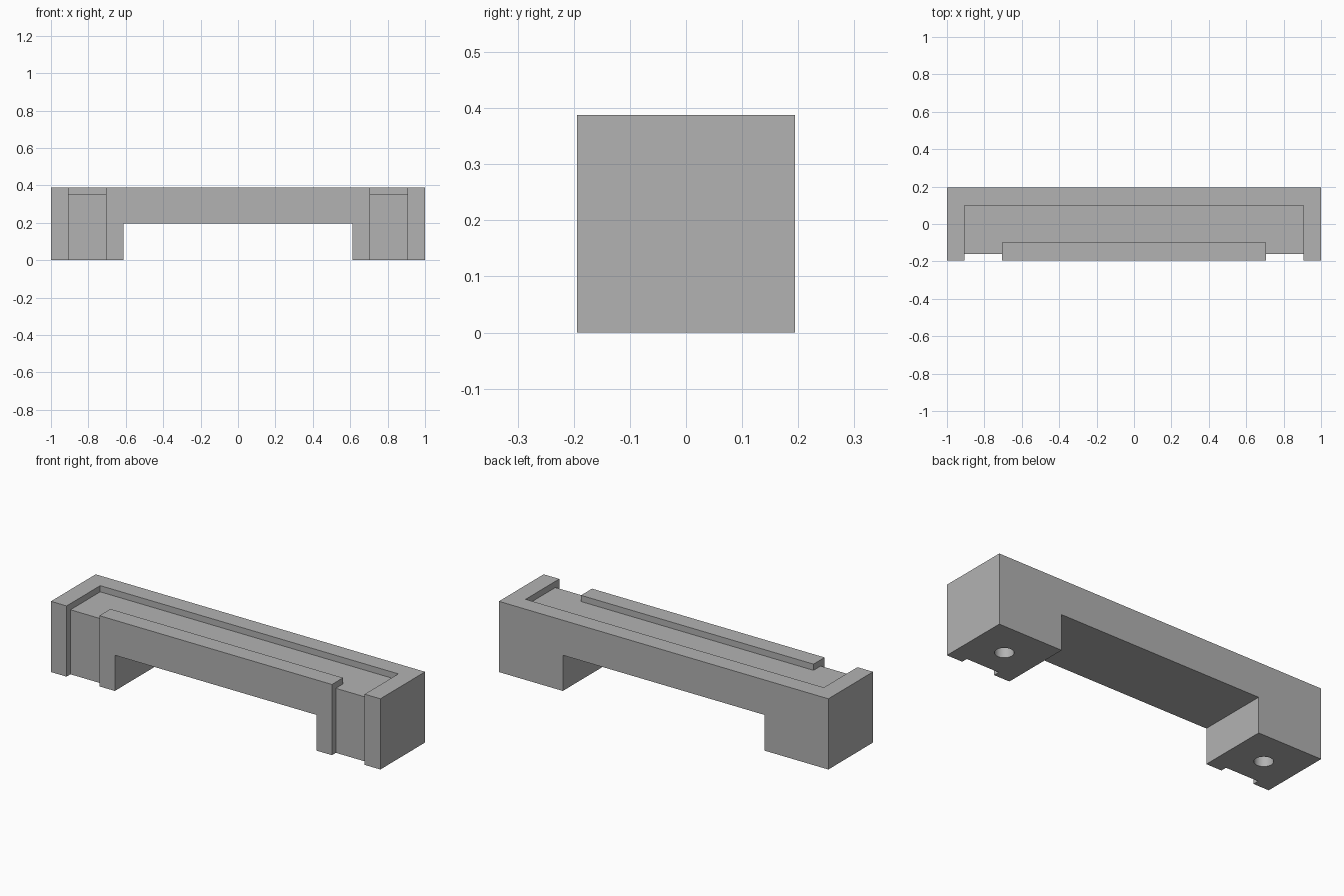
import bpy, bmesh

cube = bpy.data.objects.get("Cube")
if cube:
    bpy.data.objects.remove(cube, do_unlink=True)

HALF_Y, HEIGHT = 0.194, 0.388
GROOVE_OUT, GROOVE_IN = 0.905, 0.706
DEPTH = 0.034

grey = bpy.data.materials.new("plain grey")
grey.use_nodes = True
colour = (0.448, 0.448, 0.448, 1)
grey.diffuse_color = colour
grey.node_tree.nodes["Principled BSDF"].inputs["Base Color"].default_value = colour


def prism(name, points, direction):
    """Extrude a flat outline of 3D points along a direction."""
    bm = bmesh.new()
    face = bm.faces.new([bm.verts.new(p) for p in points])
    made = bmesh.ops.extrude_face_region(bm, geom=[face])["geom"]
    moved = [g for g in made if isinstance(g, bmesh.types.BMVert)]
    bmesh.ops.translate(bm, verts=moved, vec=direction)
    bmesh.ops.recalc_face_normals(bm, faces=bm.faces)
    mesh = bpy.data.meshes.new(name)
    bm.to_mesh(mesh)
    bm.free()
    obj = bpy.data.objects.new(name, mesh)
    bpy.context.collection.objects.link(obj)
    mesh.materials.append(grey)
    return obj


def cut(target, cutter):
    """Subtract the cutter for good and remove it."""
    cutter.hide_render = True
    mod = target.modifiers.new("cut", "BOOLEAN")
    mod.operation, mod.solver, mod.object = "DIFFERENCE", "EXACT", cutter
    bpy.context.view_layer.objects.active = target
    bpy.ops.object.modifier_apply(modifier=mod.name)
    bpy.data.objects.remove(cutter, do_unlink=True)


# Bridge body: beam on two feet
half = [(1, HEIGHT), (1, 0), (0.612, 0), (0.612, 0.196)]
outline = half + [(-x, z) for x, z in reversed(half)]
body = prism("bridge_body", [(x, -HALF_Y, z) for x, z in outline], (0, 2 * HALF_Y, 0))

# U-shaped recess in the top, around the raised front ledge
half = [(GROOVE_OUT, 0.098), (GROOVE_OUT, -0.3), (GROOVE_IN, -0.3), (GROOVE_IN, -0.098)]
outline = half + [(-x, y) for x, y in reversed(half)]
cut(body, prism("top_recess", [(x, y, HEIGHT - DEPTH) for x, y in outline], (0, 0, 0.2)))

for side in (-1, 1):
    # Channel down the front of each foot
    a, b = side * GROOVE_IN, side * GROOVE_OUT
    back = DEPTH - HALF_Y
    corners = [(a, -0.3), (b, -0.3), (b, back), (a, back)]
    cut(body, prism("front_channel", [(x, y, -0.1) for x, y in corners], (0, 0, 0.6)))

    # Blind screw hole in the sole of each foot
    bpy.ops.mesh.primitive_cylinder_add(vertices=32, radius=0.047, depth=0.5,
                                        location=(side * 0.806, 0, -0.02))
    hole = bpy.context.object
    hole.data.materials.append(grey)
    cut(body, hole)

# Smooth hole walls, sharp edges elsewhere
bpy.ops.object.select_all(action="DESELECT")
body.select_set(True)
bpy.context.view_layer.objects.active = body
bpy.ops.object.shade_smooth_by_angle()
